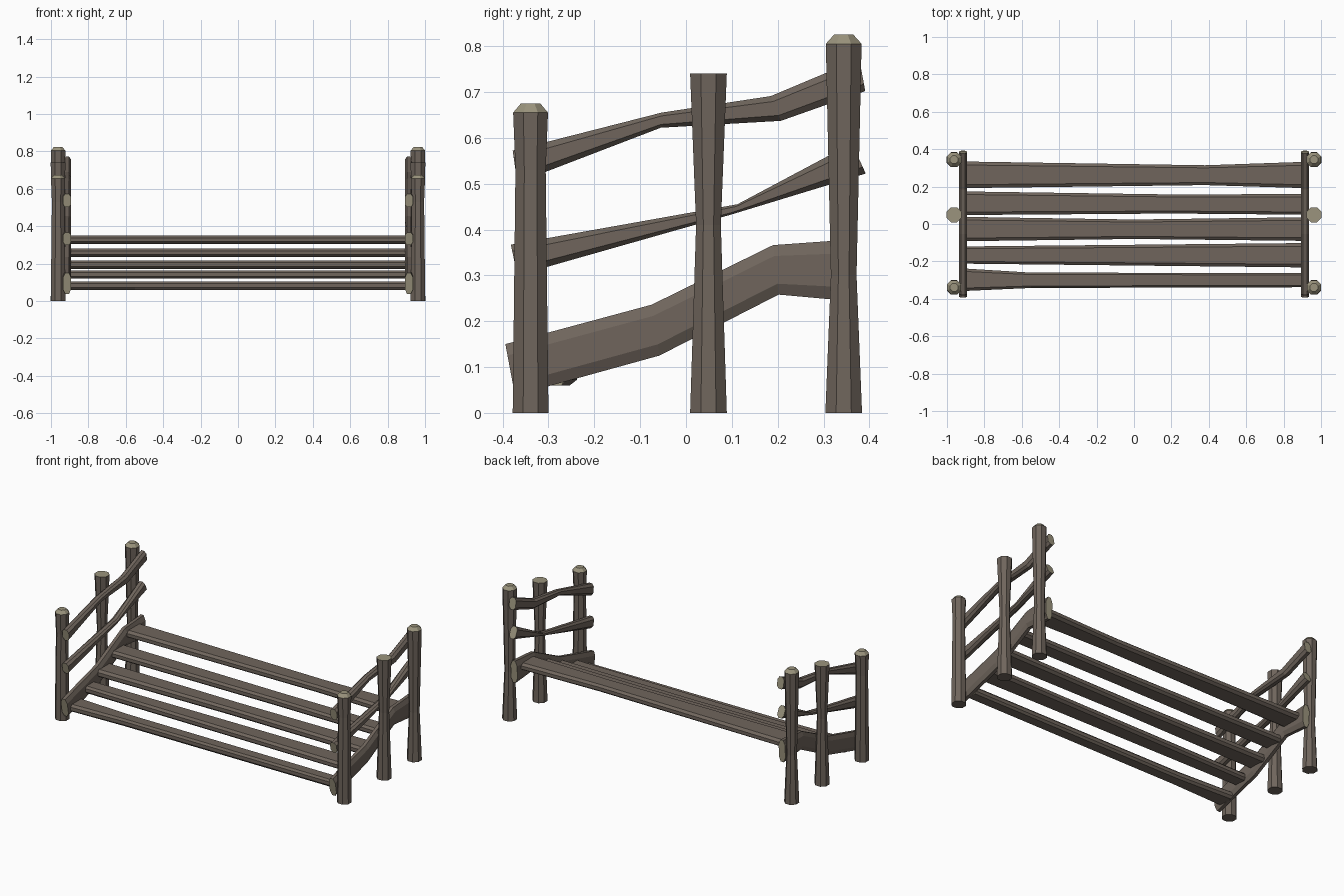
import bpy, bmesh, math

if "Cube" in bpy.data.objects:
    bpy.data.objects.remove(bpy.data.objects["Cube"])

def material(name, col):
    m = bpy.data.materials.new(name)
    m.diffuse_color = (*col, 1)
    m.use_nodes = True
    m.node_tree.nodes["Principled BSDF"].inputs["Base Color"].default_value = m.diffuse_color
    return m

BARK = material("grey_brown_bark", (0.160, 0.131, 0.108))
CUT = material("pale_cut_wood", (0.325, 0.295, 0.205))

def loft(name, rings, light_start=False, light_end=False, light_bands=0):
    """Skin a list of equal-sized rings; ends and last bands may be cut wood."""
    bm = bmesh.new()
    vs = [[bm.verts.new(p) for p in r] for r in rings]
    n = len(rings[0])
    for i in range(len(vs) - 1):
        for k in range(n):
            f = bm.faces.new((vs[i][k], vs[i][(k + 1) % n],
                              vs[i + 1][(k + 1) % n], vs[i + 1][k]))
            f.material_index = int(i >= len(vs) - 1 - light_bands)
    bm.faces.new(vs[0]).material_index = int(light_start)
    bm.faces.new(vs[-1]).material_index = int(light_end)
    bmesh.ops.recalc_face_normals(bm, faces=bm.faces)
    me = bpy.data.meshes.new(name)
    bm.to_mesh(me)
    bm.free()
    me.materials.append(BARK)
    me.materials.append(CUT)
    ob = bpy.data.objects.new(name, me)
    bpy.context.collection.objects.link(ob)
    return ob

def flat_octagon(cu, cv):
    """Unit octagon (0..1 in u and v) with chamfer fractions cu, cv."""
    return [(cu, 0), (1 - cu, 0), (1, cv), (1, 1 - cv),
            (1 - cu, 1), (cu, 1), (0, 1 - cv), (0, cv)]

def post(name, x, y, profile, bands):
    rings = []
    for apothem, z in profile:
        r = apothem / math.cos(math.pi / 8)
        rings.append([(x + r * math.cos((k + .5) * math.pi / 4),
                       y + r * math.sin((k + .5) * math.pi / 4), z)
                      for k in range(8)])
    loft(name, rings, light_end=True, light_bands=bands)

def rail(name, x, nodes, width=0.044):
    # nodes: top y, top z, bottom y, bottom z
    rings = [[(x + (u - .5) * width, yb + (yt - yb) * v, zb + (zt - zb) * v)
              for u, v in flat_octagon(.27, .22)]
             for yt, zt, yb, zb in nodes]
    loft(name, rings, True, True)

def slat(name, z0, z1, nodes):
    # nodes: x, front y, back y
    rings = [[(x, ya + (yb - ya) * u, z0 + (z1 - z0) * v)
              for u, v in flat_octagon(.13, .27)]
             for x, ya, yb in nodes]
    loft(name, rings, True, True)

# posts: (y, profile of apothem and height, cut-wood bands at the top)
posts = {
    "front_post": (-0.339, [(.039, 0), (.033, .53), (.038, .655), (.021, .675)], 1),
    "middle_post": (0.049, [(.040, 0), (.027, .41), (.040, .74)], 0),
    "back_post": (0.344, [(.040, 0), (.028, .30), (.039, .805), (.021, .825)], 1),
}
rails = {
    "top_rail": [(-.378, .572, -.368, .502), (-.053, .655, -.055, .622),
                 (.185, .691, .207, .637), (.378, .772, .391, .702)],
    "middle_rail": [(-.382, .367, -.368, .300), (.112, .455, .100, .433),
                    (.362, .588, .392, .522)],
    "bottom_rail": [(-.394, .150, -.373, .038), (-.075, .236, -.058, .125),
                    (.190, .366, .202, .258), (.372, .379, .368, .243)],
}
for side, s in (("right", 1), ("left", -1)):
    for n, (y, prof, bands) in posts.items():
        post(f"{side}_{n}", s * 0.962, y, prof, bands)
    for n, nodes in rails.items():
        rail(f"{side}_{n}", s * 0.914, nodes)

# bed slats stepping up toward the back
slat("slat_1", .060, .105, [(-.905, -.358, -.238), (-.55, -.342, -.260), (.905, -.338, -.262)])
slat("slat_2", .120, .164, [(-.905, -.212, -.120), (.905, -.232, -.102)])
slat("slat_3", .172, .218, [(-.905, -.092, .038), (.0, -.080, .024), (.905, -.090, .036)])
slat("slat_4", .236, .280, [(-.905, .048, .174), (.2, .056, .158), (.905, .050, .160)])
slat("slat_5", .306, .350, [(-.905, .192, .334), (.38, .208, .314), (.905, .192, .332)])
